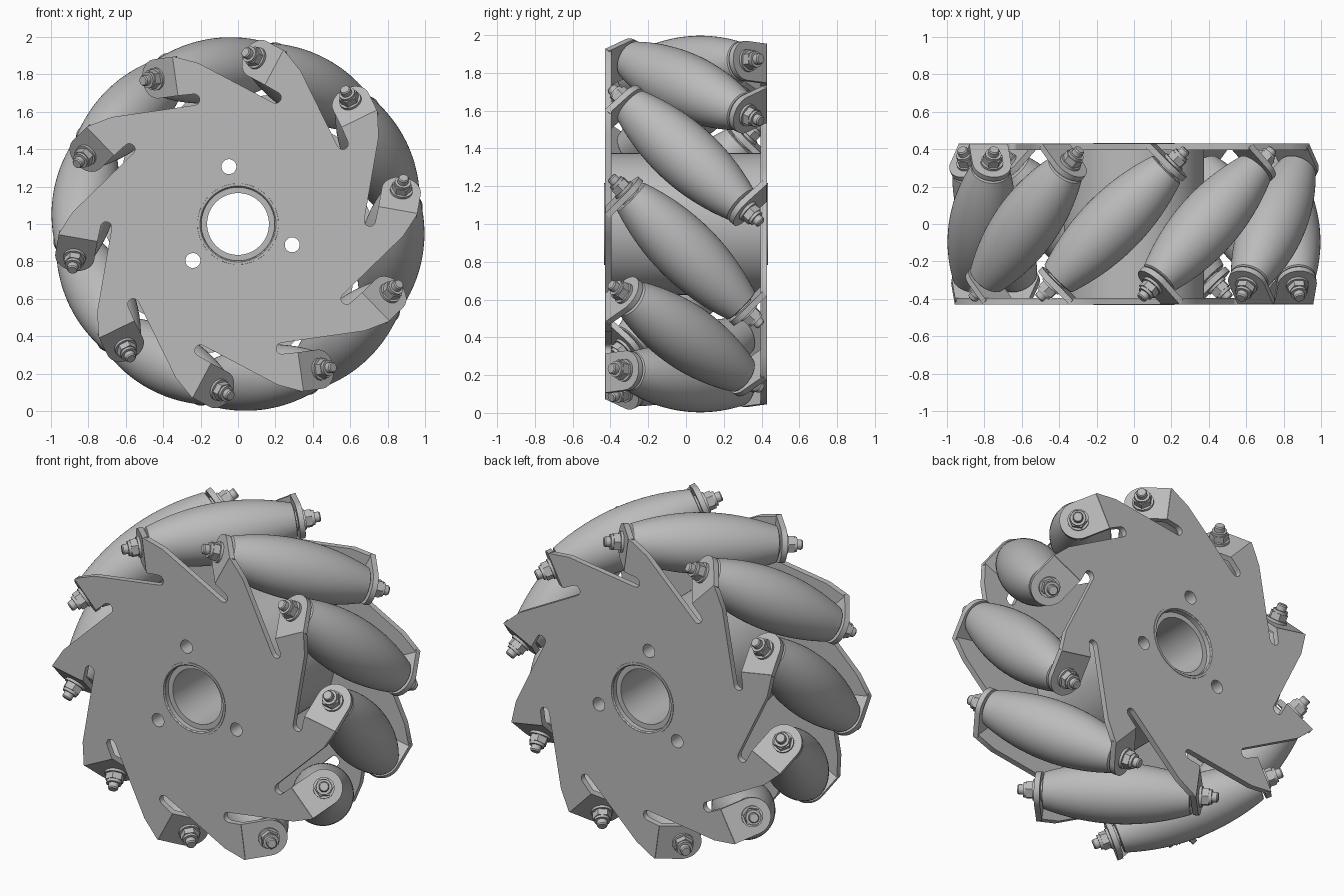
import bpy, bmesh, math
from math import cos, sin, pi, radians
from mathutils import Matrix, Vector

if "Cube" in bpy.data.objects:
    bpy.data.objects.remove(bpy.data.objects["Cube"])

COUNT = 10            # rollers around the wheel
STEP = 2 * pi / COUNT
AXIS_R = 0.828        # distance of roller axes from the wheel centre
HALF_WIDTH = 0.43
PLATE = 0.035

grey = bpy.data.materials.new("plain_grey")
grey.use_nodes = True
COLOUR = (0.5, 0.5, 0.5, 1)
grey.diffuse_color = COLOUR
grey.node_tree.nodes["Principled BSDF"].inputs["Base Color"].default_value = COLOUR

# Whole wheel: standing on the ground, turned to the first roller
WHEEL = Matrix.Translation((0, 0, 1)) @ Matrix.Rotation(radians(10), 4, 'Y')
UPRIGHT = Matrix.Rotation(pi / 2, 4, 'X')
FLIP = Matrix.Rotation(pi, 4, 'X')
ROLLER_FRAME = Matrix.Translation((AXIS_R, 0, 0)) @ Matrix.Rotation(pi / 4, 4, 'X')


def finish(mesh, name):
    mesh.name = name
    mesh.materials.clear()
    mesh.materials.append(grey)
    mesh.shade_smooth()
    mesh.set_sharp_from_angle(angle=radians(30))
    return mesh


def place(mesh, name, matrix):
    obj = bpy.data.objects.new(name, mesh)
    bpy.context.collection.objects.link(obj)
    obj.matrix_world = WHEEL @ matrix
    return obj


def lathe(name, profile, sides):
    """Spin a (radius, height) profile around z."""
    bm = bmesh.new()
    verts = [bm.verts.new((r, 0, z)) for r, z in profile]
    edges = [bm.edges.new(pair) for pair in zip(verts, verts[1:])]
    bmesh.ops.spin(bm, geom=verts + edges, cent=(0, 0, 0), axis=(0, 0, 1),
                   angle=2 * pi, steps=sides, use_duplicate=False)
    bmesh.ops.remove_doubles(bm, verts=bm.verts, dist=1e-5)
    bmesh.ops.recalc_face_normals(bm, faces=bm.faces)
    mesh = bpy.data.meshes.new(name)
    bm.to_mesh(mesh)
    bm.free()
    return finish(mesh, name)


def sheet(name, outlines, thickness):
    """Extrude flat outlines; inner outlines become holes."""
    curve = bpy.data.curves.new(name, 'CURVE')
    curve.dimensions = '2D'
    curve.fill_mode = 'BOTH'
    curve.extrude = thickness / 2
    for points in outlines:
        spline = curve.splines.new('POLY')
        spline.points.add(len(points) - 1)
        for p, (x, y) in zip(spline.points, points):
            p.co = (x, y, 0, 1)
        spline.use_cyclic_u = True
    obj = bpy.data.objects.new(name, curve)
    bpy.context.collection.objects.link(obj)
    bpy.context.view_layer.update()
    graph = bpy.context.evaluated_depsgraph_get()
    mesh = bpy.data.meshes.new_from_object(obj.evaluated_get(graph))
    bpy.data.objects.remove(obj)
    return finish(mesh, name)


def arc(cx, cy, r, start, end, n):
    return [(cx + r * cos(start + (end - start) * i / n),
             cy + r * sin(start + (end - start) * i / n)) for i in range(n + 1)]


def circle(cx, cy, r, n):
    return arc(cx, cy, r, 0, 2 * pi, n)[:-1]


def turn(point, angle):
    x, y = point
    return (x * cos(angle) - y * sin(angle), x * sin(angle) + y * cos(angle))


# Side plate outline: one blade with its slot, repeated around
corner = (0.88, 0.09)
slot = turn((0.69, 0.14), -STEP)
slope = math.atan2(corner[1] - slot[1], corner[0] - slot[0])
blade = arc(*slot, 0.03, slope + 1.5 * pi, slope + pi / 2, 8)
blade += [corner, (0.933, 0.215), (0.933, 0.222), (0.723, 0.222)]
outline = [turn(p, k * STEP) for k in range(COUNT) for p in blade]
bolt_holes = [circle(*turn((0.31, 0), radians(a)), 0.04, 24) for a in (-11, 109, 229)]
mirrored_holes = [[(x, -y) for x, y in hole] for hole in bolt_holes]

for side, flip, holes in (("front", Matrix(), bolt_holes), ("back", FLIP, mirrored_holes)):
    plate = sheet(side + "_plate", [outline, circle(0, 0, 0.2, 64)] + holes, PLATE)
    offset = Matrix.Translation((0, -HALF_WIDTH + PLATE / 2, 0))
    place(plate, side + "_plate", flip @ offset @ UPRIGHT)

# Hub drum with bore, bolt holes and rim collars
drum = sheet("hub_drum", [circle(0, 0, 0.375, 96), circle(0, 0, 0.165, 64)] + bolt_holes,
             2 * (HALF_WIDTH - PLATE))
place(drum, "hub_drum", UPRIGHT)
collar = lathe("bore_collar", [(0.218, 0.42), (0.216, 0.433), (0.203, 0.433),
                               (0.196, 0.425), (0.196, 0.39), (0.218, 0.39), (0.218, 0.42)], 64)
for side, flip in (("front", Matrix()), ("back", FLIP)):
    place(collar, side + "_bore_collar", flip @ UPRIGHT)

# Barrel roller
LENGTH = 0.415
barrel = [(0, -LENGTH), (0.098, -LENGTH)]
for i in range(17):
    s = -1 + i / 8
    barrel.append((0.172 - 0.068 * s * s, s * (LENGTH - 0.004)))
barrel += [(0.098, LENGTH), (0, LENGTH)]
roller = lathe("roller", barrel, 56)

# Bent tab with round end, washers, hex nut and stud
tab = sheet("tab", [[(-0.105, -0.147), (0.105, -0.147)] + arc(0, 0, 0.105, 0, pi, 24)], 0.032)
washer = lathe("washer", [(0, 0.455), (0.06, 0.455), (0.06, 0.474), (0, 0.474)], 32)
nut = lathe("nut", [(0, 0.474), (0.053, 0.474), (0.053, 0.512), (0, 0.512)], 6)
nut_cap = lathe("nut_cap", [(0, 0.51), (0.043, 0.51), (0.043, 0.528), (0, 0.528)], 28)
stud = lathe("stud", [(0, 0.4), (0.029, 0.4), (0.029, 0.555), (0.024, 0.562), (0, 0.562)], 24)
spacer = lathe("spacer", [(0, 0.41), (0.06, 0.41), (0.06, 0.435), (0, 0.435)], 32)

for k in range(COUNT):
    around = Matrix.Rotation(-k * STEP, 4, 'Y')
    place(roller, f"roller_{k + 1}", around @ ROLLER_FRAME)
    for side, flip in (("front", Matrix()), ("back", FLIP)):
        frame = around @ flip @ ROLLER_FRAME
        place(tab, f"{side}_tab_{k + 1}", frame @ Matrix.Translation((0, 0, 0.443)))
        for part in (washer, nut, nut_cap, stud, spacer):
            place(part, f"{side}_{part.name}_{k + 1}", frame)
